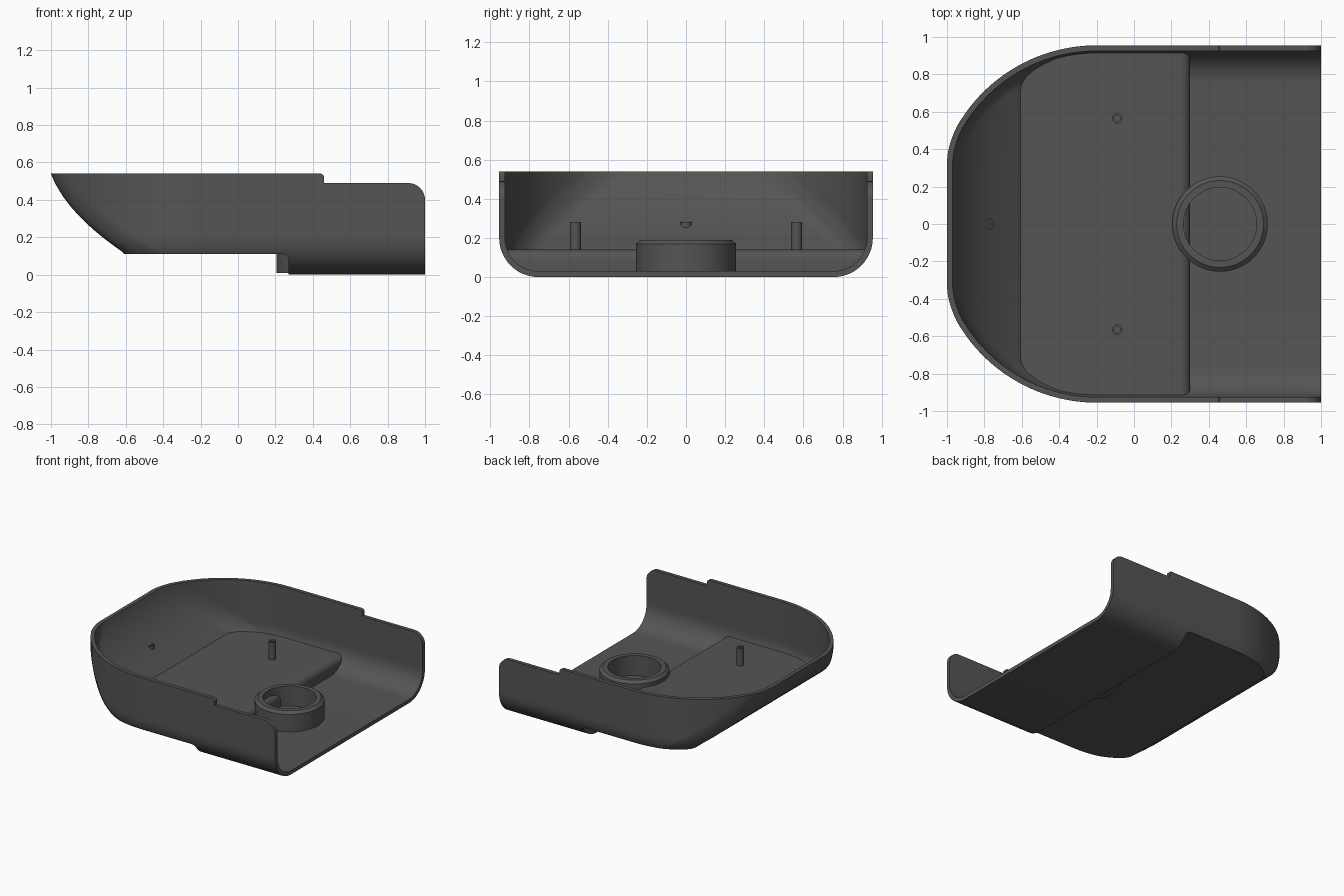
import bpy, bmesh
from math import sin, cos, pi, sqrt

if "Cube" in bpy.data.objects:
    bpy.data.objects.remove(bpy.data.objects["Cube"])

mat = bpy.data.materials.new("dark_plastic")
mat.diffuse_color = (0.09, 0.09, 0.09, 1)
mat.use_nodes = True
mat.node_tree.nodes["Principled BSDF"].inputs["Base Color"].default_value = mat.diffuse_color


def make(name, bm):
    bmesh.ops.recalc_face_normals(bm, faces=bm.faces)
    me = bpy.data.meshes.new(name)
    bm.to_mesh(me)
    bm.free()
    ob = bpy.data.objects.new(name, me)
    bpy.context.collection.objects.link(ob)
    me.materials.append(mat)
    return ob


def smooth(ob):
    bpy.ops.object.select_all(action='DESELECT')
    bpy.context.view_layer.objects.active = ob
    ob.select_set(True)
    bpy.ops.object.shade_smooth_by_angle(angle=0.5)


def cut(ob, cutter):
    cutter.hide_render = True
    mod = ob.modifiers.new("cut", 'BOOLEAN')
    mod.operation = 'DIFFERENCE'
    mod.solver = 'EXACT'
    mod.object = cutter
    bpy.context.view_layer.objects.active = ob
    bpy.ops.object.modifier_apply(modifier=mod.name)
    bpy.data.objects.remove(cutter)


def prism(name, pts):
    """Side profile (x, z) extruded across the whole width."""
    bm = bmesh.new()
    f = bm.faces.new([bm.verts.new((x, -1.5, z)) for x, z in pts])
    g = bmesh.ops.extrude_face_region(bm, geom=[f])
    bmesh.ops.translate(bm, vec=(0, 3, 0), verts=[v for v in g["geom"] if isinstance(v, bmesh.types.BMVert)])
    return make(name, bm)


def arc(cx, cz, r, a0, a1, n=8):
    return [(cx + r * cos(a0 + (a1 - a0) * i / n), cz + r * sin(a0 + (a1 - a0) * i / n)) for i in range(n + 1)]


def outline(s, d, t, back):
    """Half plan outline: flat nose, rounded corner, big arc, straight side."""
    R = 0.86 - d

    def Y(x):
        return 0.095 + sqrt(R * R - (x + 0.2) ** 2)
    e = 0.19 - 0.14 * t
    a, c, b = (s, Y(s) - 0.09), (s, Y(s)), (s + e, Y(s + e))
    pts = []
    for i in range(9):
        u = i / 8
        pts.append(tuple((1 - u) ** 2 * a[k] + 2 * u * (1 - u) * c[k] + u * u * b[k] for k in (0, 1)))
    for i in range(1, 17):
        x = b[0] + (-0.2 - b[0]) * i / 16
        pts.append((x, Y(x)))
    return pts + [(back, 0.955 - d)]


def hull(name, thick, top, back):
    """Loft of plan outlines: rounded lower edges and a sweeping nose."""
    r = 0.2 - thick
    zs = [0.2 - r * cos(pi / 2 * i / 12) for i in range(13)]
    zs += [0.2 + 0.34 * i / 14 for i in range(1, 15)]
    if top > 0.54:
        zs.append(top)
    z0 = 0.11 + thick
    bm = bmesh.new()
    rings = []
    for z in zs:
        d = thick + (r - sqrt(max(0, r * r - (0.2 - z) ** 2)) if z < 0.2 else 0)
        t = min(1, max(0, (z - z0) / (0.54 - z0)))
        s = -0.6 - (0.4 - thick) * t - 0.24 * t * (1 - t)
        half = outline(s, d, t, back)
        loop = half + [(x, -y) for x, y in reversed(half)]
        rings.append([bm.verts.new((x, y, z)) for x, y in loop])
    n = len(rings[0])
    for lo, hi in zip(rings, rings[1:]):
        for i in range(n):
            j = (i + 1) % n
            bm.faces.new((lo[i], lo[j], hi[j], hi[i]))
    bm.faces.new(rings[0])
    bm.faces.new(rings[-1])
    return make(name, bm)


def step(x, z, r):
    """Block under the raised floor, with a rounded upper corner."""
    return prism("step_cutter", [(-1.5, -0.5), (x, -0.5)] + arc(x - r, z - r, r, 0, pi / 2) + [(-1.5, z)])


# Shell: outer body minus inner cavity, both stepped up towards the nose
shell = hull("shell", 0, 0.54, 1.0)
cut(shell, step(0.27, 0.11, 0.03))
cavity = hull("cavity_cutter", 0.03, 0.7, 1.2)
cut(cavity, step(0.30, 0.14, 0.05))
cut(shell, cavity)

# Lowered rear rim with rounded corners
cut(shell, prism("rim_cutter", [(0.44, 0.6)] + arc(0.44, 0.52, 0.02, pi / 2, 0)
                 + [(0.46, 0.49)] + arc(0.91, 0.40, 0.09, pi / 2, 0) + [(1.1, 0.40), (1.1, 0.6)]))
smooth(shell)


def tube(name, loc, profile, n, slant=0):
    """Lathe a closed (radius, z) profile; slant tilts the lower end."""
    bm = bmesh.new()
    low = min(z for r, z in profile)
    cols = []
    for i in range(n):
        a = 2 * pi * i / n
        cols.append([bm.verts.new((r * cos(a), r * sin(a), z - (slant * r * cos(a) if z == low else 0)))
                     for r, z in profile])
    m = len(profile)
    for i in range(n):
        p, q = cols[i], cols[(i + 1) % n]
        for k in range(m):
            bm.faces.new((p[k], q[k], q[(k + 1) % m], p[(k + 1) % m]))
    ob = make(name, bm)
    ob.location = (loc[0], loc[1], 0)
    smooth(ob)


# Round socket over the floor step
tube("socket_ring", (0.46, 0), [(0.195, 0.01), (0.255, 0.01), (0.255, 0.17), (0.232, 0.19), (0.195, 0.19)], 64)


# Hollow mounting pegs
def peg(name, loc, low, slant=0):
    tube(name, loc, [(0.017, low), (0.028, low), (0.028, 0.282), (0.017, 0.282)], 24, slant)


peg("peg_left", (-0.09, 0.565), 0.125)
peg("peg_right", (-0.09, -0.565), 0.125)
peg("peg_nose", (-0.78, 0), 0.26, 0.88)
